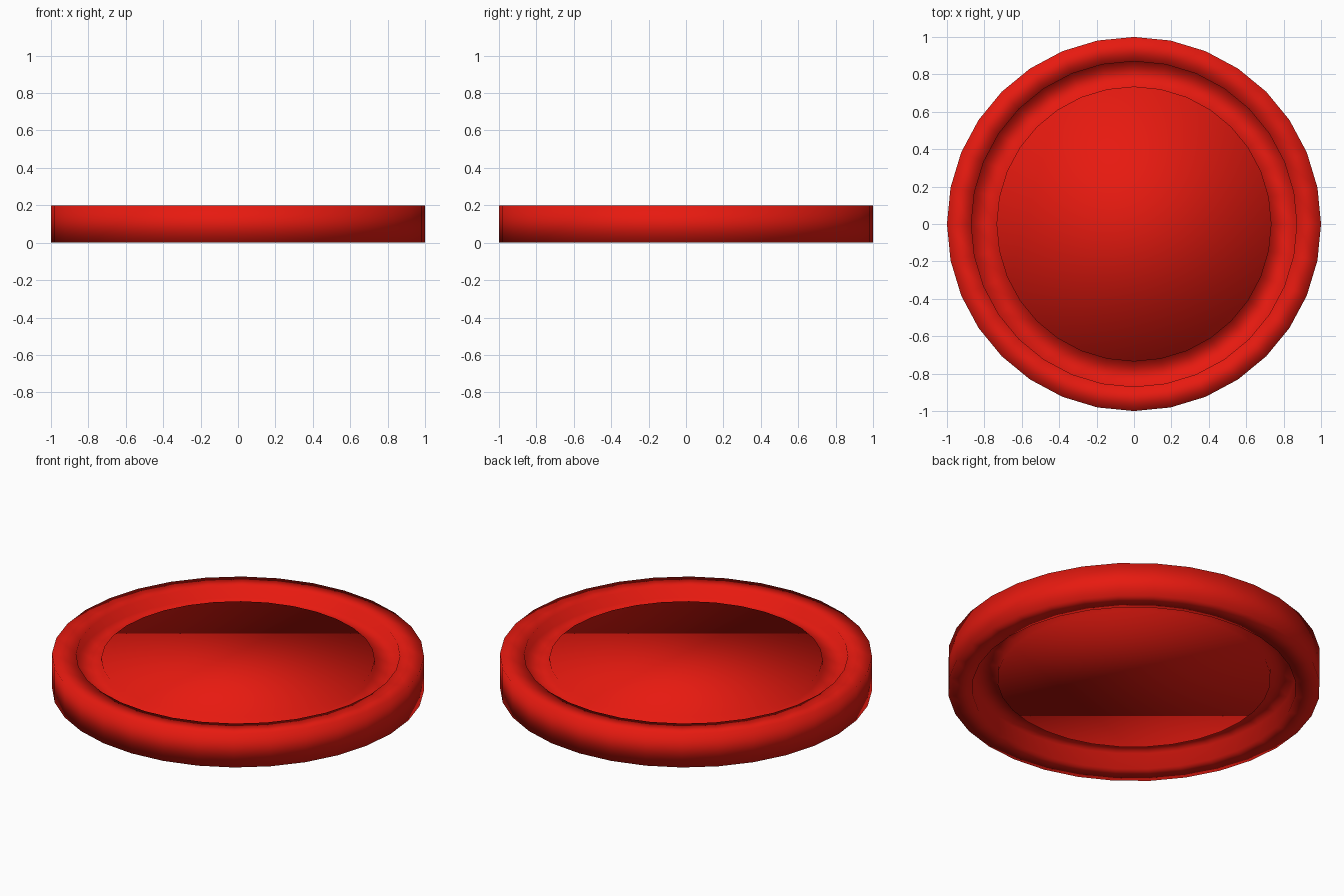
import bpy, bmesh, math

if "Cube" in bpy.data.objects:
    bpy.data.objects.remove(bpy.data.objects["Cube"])

SIDES = 32

# Half cross-section (radius, z): rim, groove and raised centre on both sides
profile = [(0.735, 0.058), (0.735, 0.095), (0.87, 0.095), (0.87, 0.0),
           (1.0, 0.0), (1.0, 0.2), (0.87, 0.2), (0.87, 0.135),
           (0.735, 0.135), (0.735, 0.177)]

bm = bmesh.new()
rings = []
for r, z in profile:
    rings.append([bm.verts.new((r * math.cos(2 * math.pi * i / SIDES),
                                r * math.sin(2 * math.pi * i / SIDES), z))
                  for i in range(SIDES)])

# Skin between neighbouring rings
for a, b in zip(rings, rings[1:]):
    for i in range(SIDES):
        j = (i + 1) % SIDES
        bm.faces.new((a[i], a[j], b[j], b[i]))

# Flat centre faces, bottom and top
bm.faces.new(rings[0][::-1])
bm.faces.new(rings[-1])
bmesh.ops.recalc_face_normals(bm, faces=bm.faces)
for f in bm.faces:
    f.smooth = True

mesh = bpy.data.meshes.new("game_disc")
bm.to_mesh(mesh)
bm.free()
disc = bpy.data.objects.new("game_disc", mesh)
bpy.context.collection.objects.link(disc)

# Red plastic
red = bpy.data.materials.new("red_plastic")
red.diffuse_color = (0.8, 0.01, 0.005, 1)
red.use_nodes = True
red.node_tree.nodes["Principled BSDF"].inputs["Base Color"].default_value = red.diffuse_color
mesh.materials.append(red)
